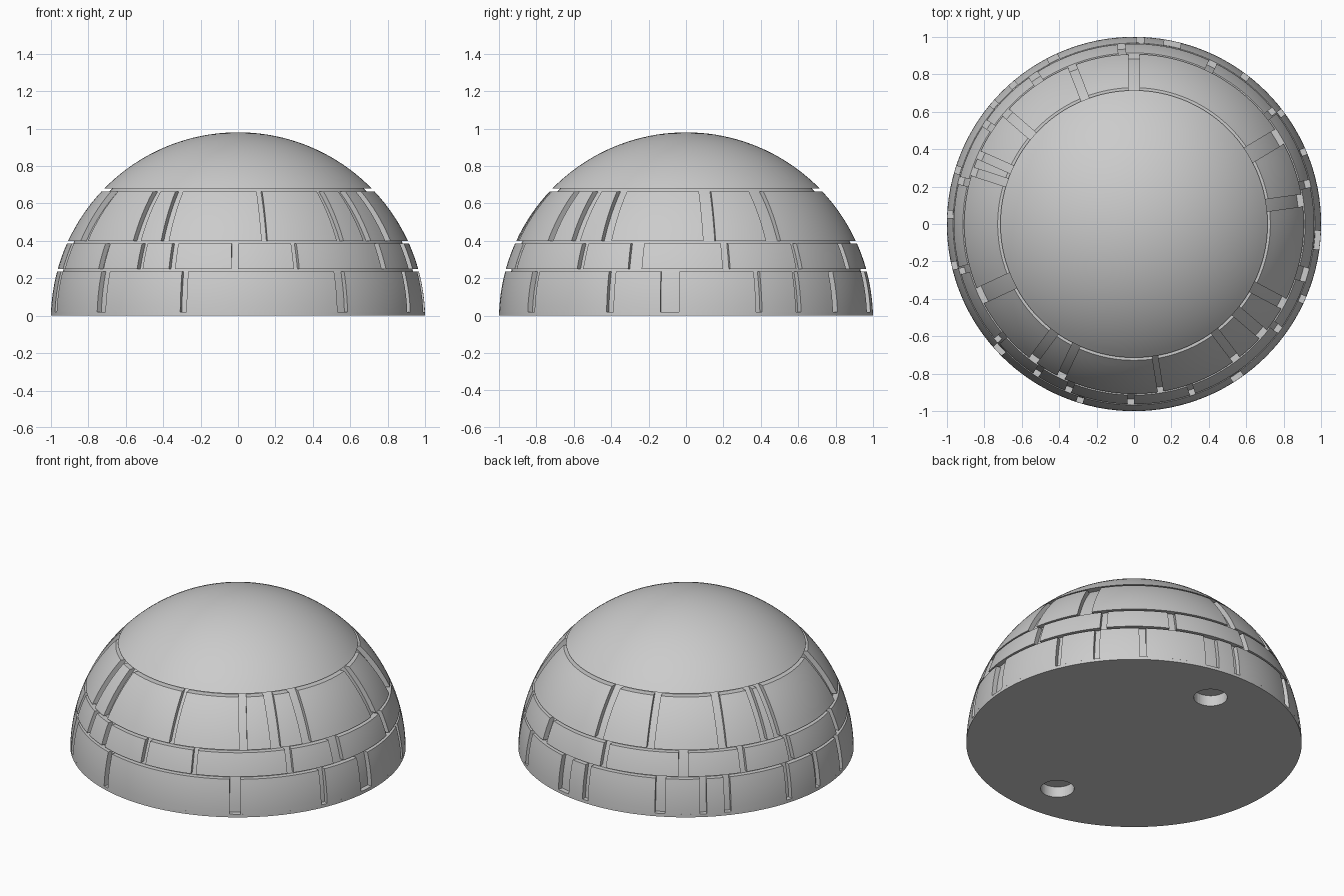
import bpy, bmesh, math

if "Cube" in bpy.data.objects:
    bpy.data.objects.remove(bpy.data.objects["Cube"], do_unlink=True)

DROP = 0.02          # sphere centre sits slightly below the ground
OUTER, INNER = 1.0, 0.97
SEGMENTS = 128

grey = bpy.data.materials.new("plain grey")
grey.use_nodes = True
colour = (0.6, 0.6, 0.6, 1)
grey.diffuse_color = colour
grey.node_tree.nodes["Principled BSDF"].inputs["Base Color"].default_value = colour


def ring_radius(z, r):
    return math.sqrt(max(r * r - (z + DROP) ** 2, 0))


def arc(z0, z1, r, n):
    """Points (radius, z) along a sphere, evenly spaced in latitude."""
    a, b = (math.asin(min(1, (z + DROP) / r)) for z in (z0, z1))
    lats = [a + (b - a) * i / n for i in range(n + 1)]
    return [(r * math.cos(t), r * math.sin(t) - DROP) for t in lats]


def finish(bm, name):
    bmesh.ops.remove_doubles(bm, verts=bm.verts, dist=1e-5)
    bmesh.ops.recalc_face_normals(bm, faces=bm.faces)
    mesh = bpy.data.meshes.new(name)
    bm.to_mesh(mesh)
    bm.free()
    mesh.materials.append(grey)
    obj = bpy.data.objects.new(name, mesh)
    bpy.context.collection.objects.link(obj)
    bpy.ops.object.select_all(action="DESELECT")
    obj.select_set(True)
    bpy.context.view_layer.objects.active = obj
    bpy.ops.object.shade_smooth_by_angle(angle=math.radians(30))
    return obj


def lathe(name, profile):
    """Revolve an open profile and close its flat underside."""
    bm = bmesh.new()
    verts = [bm.verts.new((r, 0, z)) for r, z in profile]
    edges = [bm.edges.new(pair) for pair in zip(verts, verts[1:])]
    bmesh.ops.spin(bm, geom=verts + edges, axis=(0, 0, 1), cent=(0, 0, 0),
                   angle=math.tau, steps=SEGMENTS, use_merge=True)
    bmesh.ops.remove_doubles(bm, verts=bm.verts, dist=1e-5)
    bmesh.ops.holes_fill(bm, edges=[e for e in bm.edges if e.is_boundary])
    return finish(bm, name)


def panel(name, z0, z1, start, end):
    """Curved block between two grooves, each given as (degrees, width)."""
    section = arc(z0, z1, OUTER, 8) + arc(z0, z1, INNER - 0.02, 2)[::-1]
    a, b = math.radians(start[0]), math.radians(end[0])
    steps = max(2, round((b - a) / math.tau * SEGMENTS))
    bm = bmesh.new()
    rows = [[] for _ in range(steps + 1)]
    for r, z in section:
        # groove walls stay parallel, so the angle depends on the radius
        t0 = a + math.asin(start[1] / 2 / r)
        t1 = b - math.asin(end[1] / 2 / r)
        for i, row in enumerate(rows):
            t = t0 + (t1 - t0) * i / steps
            row.append(bm.verts.new((r * math.cos(t), r * math.sin(t), z)))
    n = len(section)
    for p, q in zip(rows, rows[1:]):
        for j in range(n):
            k = (j + 1) % n
            bm.faces.new((p[j], p[k], q[k], q[j]))
    bm.faces.new(rows[0])
    bm.faces.new(rows[-1][::-1])
    finish(bm, name)


# Core: base ledge and the recessed sphere that forms the groove floors
core = lathe("core", [(1.0, 0), (ring_radius(0.02, OUTER), 0.02)]
             + arc(0.02, 0.72, INNER, 20) + [(0, 0.72)])

# Two round sockets in the underside
for side in (-1, 1):
    bpy.ops.mesh.primitive_cylinder_add(vertices=48, radius=0.1, depth=0.14,
                                        location=(0, 0.71 * side, 0))
    cutter = bpy.context.object
    cutter.name = "socket_cutter"
    cutter.data.materials.append(grey)
    cutter.hide_render = True
    cutter.hide_viewport = True
    cut = core.modifiers.new("socket", "BOOLEAN")
    cut.operation = "DIFFERENCE"
    cut.solver = "EXACT"
    cut.object = cutter

# Smooth top cap
lathe("cap", [(0.6, 0.68)] + arc(0.68, OUTER - DROP, OUTER, 20))

# Three bands of panels, with grooves as (degrees, width)
bands = {
    "lower_panel": (0.02, 0.235, [
        (23, .035), (37, .035), (53, .04), (78, .09), (88, .04), (116, .06),
        (131, .04), (139.5, .04), (163, .04), (177, .04), (193, .04),
        (223, .065), (253, .035), (304, .065), (336, .04), (355, .1)]),
    "middle_panel": (0.25, 0.385, [
        (13, .04), (39, .04), (64, .045), (94, .04), (124, .055), (146, .04),
        (166, .04), (195, .04), (220.5, .04), (237, .035), (248.5, .035),
        (269, .035), (289, .03), (324, .04), (343.5, .075)]),
    "upper_panel": (0.4, 0.665, [
        (8, .065), (31, .09), (90, .06), (111.4, .045), (139, .05),
        (156, .045), (162, .045), (205, .09), (233.5, .05), (244.5, .045),
        (279, .03), (307, .045), (319.5, .06), (332, .06)]),
}
for name, (low, high, grooves) in bands.items():
    wrapped = grooves + [(grooves[0][0] + 360, grooves[0][1])]
    for start, end in zip(wrapped, wrapped[1:]):
        panel(name, low, high, start, end)
